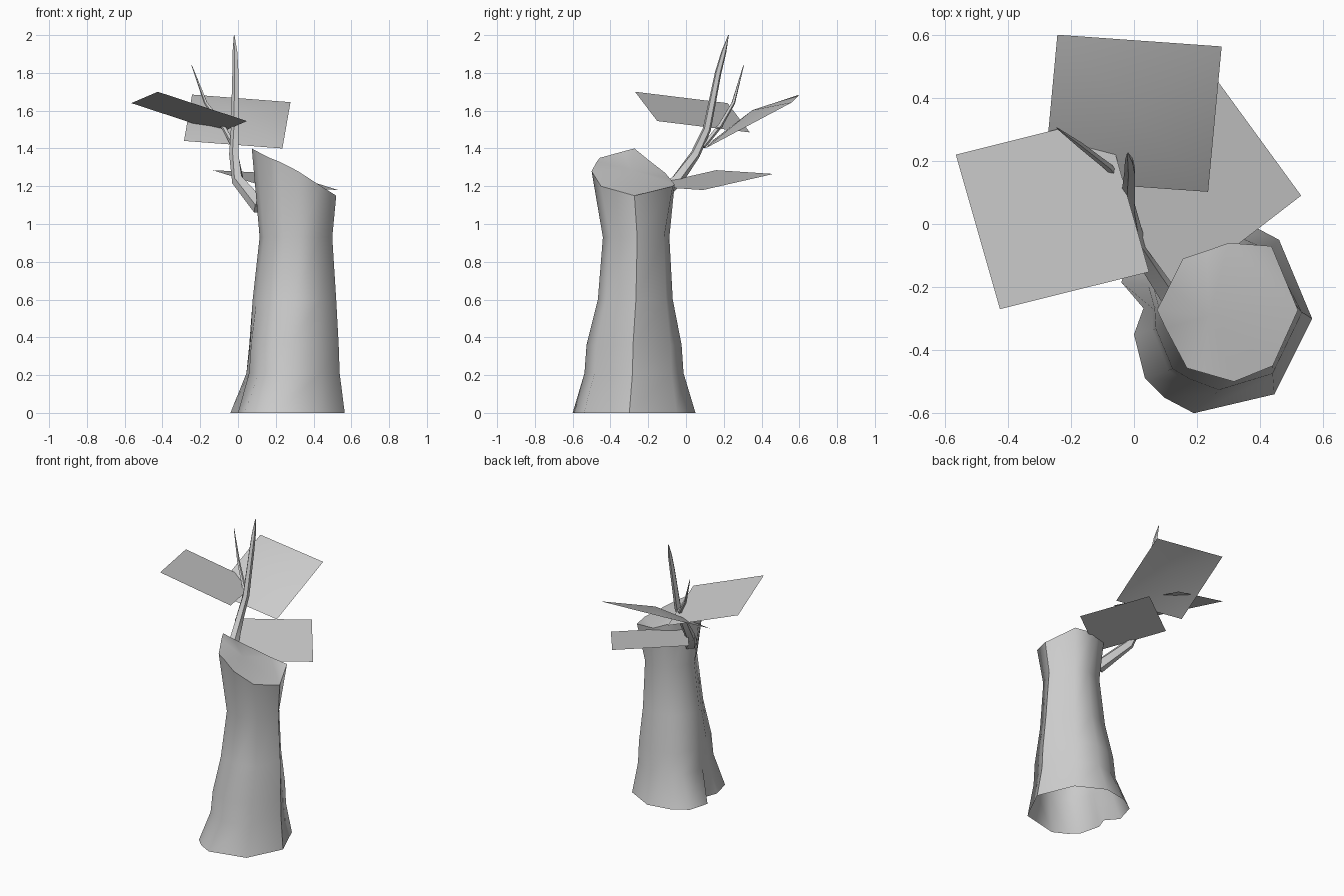
import bpy, bmesh, math
from mathutils import Vector

cube = bpy.data.objects.get("Cube")
if cube:
    bpy.data.objects.remove(cube, do_unlink=True)

grey = bpy.data.materials.new("plain_grey")
grey.use_nodes = True
COLOUR = (0.6, 0.6, 0.6, 1)
grey.diffuse_color = COLOUR
grey.node_tree.nodes["Principled BSDF"].inputs["Base Color"].default_value = COLOUR


def make_object(name, bm, smooth):
    mesh = bpy.data.meshes.new(name)
    bm.to_mesh(mesh)
    bm.free()
    mesh.materials.append(grey)
    obj = bpy.data.objects.new(name, mesh)
    bpy.context.collection.objects.link(obj)
    bpy.ops.object.select_all(action='DESELECT')
    obj.select_set(True)
    bpy.context.view_layer.objects.active = obj
    bpy.ops.object.shade_smooth_by_angle(angle=math.radians(smooth))


def loft(bm, rings):
    """Skin a stack of closed rings with quads and return the vertex rings."""
    rows = [[bm.verts.new(p) for p in ring] for ring in rings]
    n = len(rows[0])
    for low, high in zip(rows, rows[1:]):
        for i in range(n):
            j = (i + 1) % n
            bm.faces.new((low[i], low[j], high[j], high[i]))
    return rows


def fan(bm, ring, hub):
    for i, v in enumerate(ring):
        face = bm.faces.new((v, ring[(i + 1) % len(ring)], hub))
        face.normal_update()
        if face.normal.z < 0:
            face.normal_flip()


# Trunk: root outline with a notch, blended into a slanted cut top
ROOT = [(.46, -.05), (.27, .05), (.1, .02), (0, -.045), (-.04, -.185), (.03, -.267),
        (0, -.35), (.035, -.49), (.095, -.55), (.19, -.6), (.445, -.54), (.565, -.3)]
CUT = [(.41, -.095, 1.2), (.30, -.06, 1.21), (.23, -.085, 1.24), (.155, -.11, 1.27),
       (.11, -.2, 1.34), (.073, -.273, 1.4), (.1, -.33, 1.385), (.168, -.457, 1.35),
       (.22, -.472, 1.33), (.317, -.5, 1.28), (.44, -.45, 1.2), (.52, -.273, 1.15)]
root = [Vector((x, y, 0)) for x, y in ROOT]
cut = [Vector(p) for p in CUT]
# The rim flares into one bark corner at the back
rim = [cut[0] + Vector((.026, .025, 0))] + cut[1:]


def blend(z, t, sx, sy):
    """Mix root and cut outlines, then pinch the waist."""
    ring = []
    for a, b in zip(root, cut):
        p = a.lerp(b, t)
        ring.append(Vector((.37 + (p.x - .37) * sx, -.2 + (p.y + .2) * sy, z)))
    return ring


bm = bmesh.new()
rows = loft(bm, [root, blend(.21, .52, .98, .97), blend(.36, .6, .97, .96),
                 blend(.6, .9, .97, .86), blend(.93, 1, .86, .8), rim])
bmesh.ops.recalc_face_normals(bm, faces=bm.faces)
# Hard ridge down the left side
for low, high in zip(rows, rows[1:]):
    bm.edges.get((low[-1], high[-1])).smooth = False
# Cut face, and the sliver that joins it to the bark corner
top = rows[-1]
cap = top[1:]
fan(bm, cap, bm.verts.new(sum((v.co for v in cap), Vector()) / len(cap)))
bm.faces.new((top[-1], top[0], top[1]))
make_object("trunk", bm, 58)


# Branches: tapered five-sided tubes along a path
def tube(name, path, radii, sides=5):
    pts = [Vector(p) for p in path]
    rings = []
    for i, p in enumerate(pts):
        along = (pts[min(i + 1, len(pts) - 1)] - pts[max(i - 1, 0)]).normalized()
        u = along.cross(Vector((0, 1, 0))).normalized()
        v = along.cross(u)
        rings.append([p + radii[i] * (u * math.cos(a) + v * math.sin(a))
                      for a in (math.tau * k / sides for k in range(sides))])
    bm = bmesh.new()
    rows = loft(bm, rings)
    bm.faces.new(rows[0])
    bm.faces.new(rows[-1])
    bmesh.ops.recalc_face_normals(bm, faces=bm.faces)
    make_object(name, bm, 40)


tube("main_branch",
     [(.12, -.22, 1.09), (0, -.05, 1.23), (-.02, .05, 1.37), (-.015, .11, 1.5),
      (-.012, .17, 1.8), (-.015, .2, 1.91), (-.02, .225, 2)],
     [.045, .034, .027, .023, .018, .014, .002])
tube("side_twig",
     [(-.02, .09, 1.41), (-.08, .18, 1.52), (-.17, .25, 1.64), (-.245, .305, 1.84)],
     [.014, .013, .01, .002])


# Leaves: parallelograms from three consecutive corners, domed at the centre
def leaf(name, a, b, c, dome=0):
    a, b, c = Vector(a), Vector(b), Vector(c)
    bm = bmesh.new()
    corners = [bm.verts.new(p) for p in (a, b, c, a + c - b)]
    fan(bm, corners, bm.verts.new((a + c) / 2 + Vector((0, 0, dome))))
    make_object(name, bm, 60)


leaf("right_leaf", (-.565, .22, 1.64), (-.425, -.27, 1.7), (.048, -.152, 1.545))
leaf("back_leaf", (-.243, .6, 1.685), (.278, .563, 1.645), (.235, .102, 1.4), .06)
leaf("low_leaf", (.53, .09, 1.18), (.258, .463, 1.265), (-.135, .16, 1.285))
